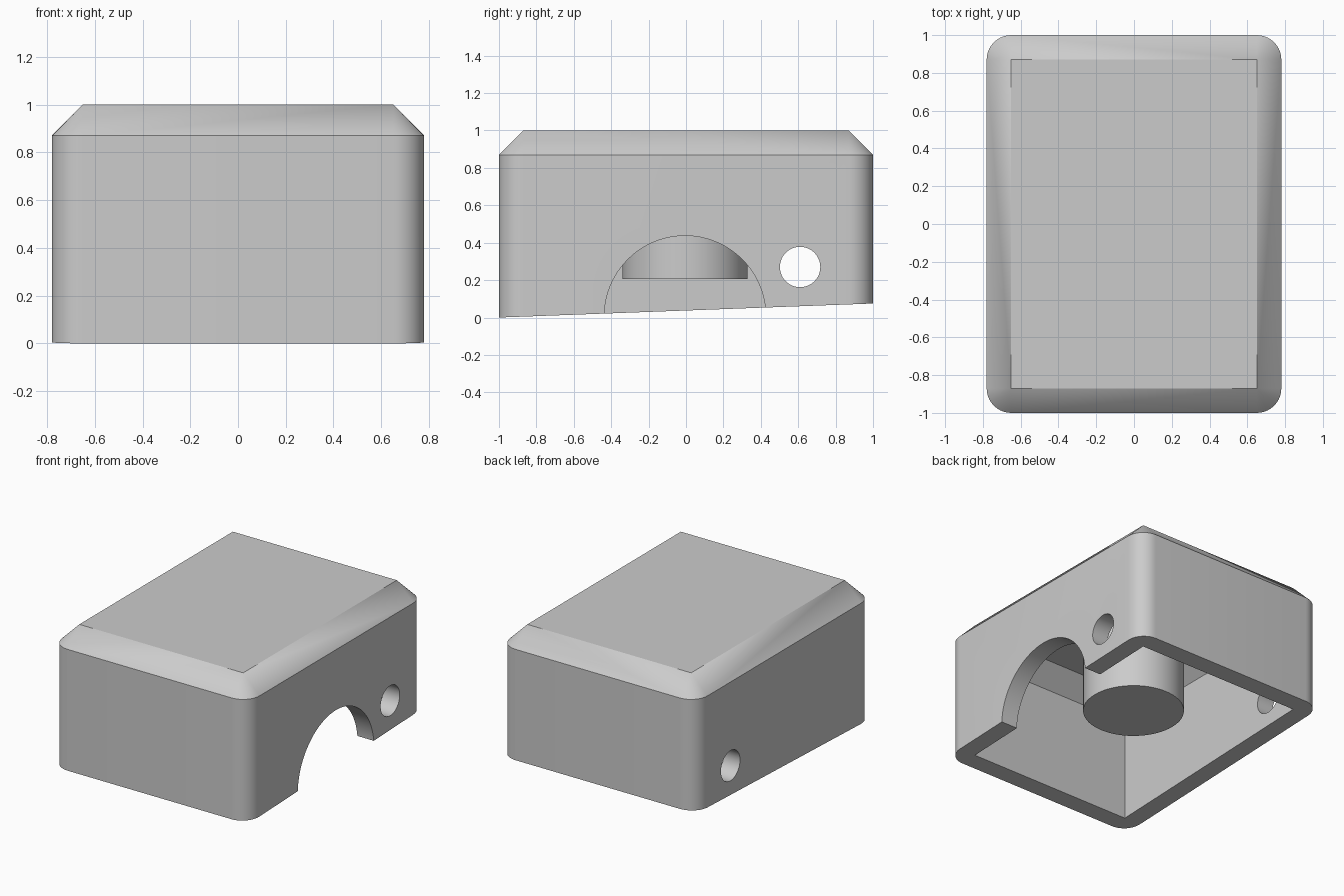
import bpy, bmesh, math
from mathutils import Matrix, Vector

cube = bpy.data.objects.get("Cube")
if cube:
    bpy.data.objects.remove(cube, do_unlink=True)

HX, HY, HEIGHT = 0.78, 1.0, 1.0      # half width, half depth, height
WALL = 0.13                          # wall thickness, chamfer and corner radius
RISE = 0.0375                        # slope of the underside toward the back

grey = bpy.data.materials.new("light grey")
grey.use_nodes = True
grey.diffuse_color = (0.6, 0.6, 0.6, 1)
grey.node_tree.nodes["Principled BSDF"].inputs["Base Color"].default_value = (0.6, 0.6, 0.6, 1)


def make_object(name, bm):
    bmesh.ops.recalc_face_normals(bm, faces=bm.faces)
    mesh = bpy.data.meshes.new(name)
    bm.to_mesh(mesh)
    bm.free()
    mesh.materials.append(grey)
    obj = bpy.data.objects.new(name, mesh)
    bpy.context.collection.objects.link(obj)
    return obj


def hull(name, points):
    bm = bmesh.new()
    for p in points:
        bm.verts.new(p)
    bmesh.ops.convex_hull(bm, input=bm.verts)
    bmesh.ops.dissolve_limit(bm, angle_limit=0.01, verts=bm.verts, edges=bm.edges)
    return make_object(name, bm)


def cylinder(name, centre, radius, length, along_x=False, segments=64):
    bm = bmesh.new()
    turn = Matrix.Rotation(math.pi / 2, 4, "Y") if along_x else Matrix()
    bmesh.ops.create_cone(bm, cap_ends=True, segments=segments, radius1=radius,
                          radius2=radius, depth=length,
                          matrix=Matrix.Translation(centre) @ turn)
    return make_object(name, bm)


def corners(hx, hy, z):
    return [Vector((sx * hx, sy * hy, z)) for sx in (-1, 1) for sy in (-1, 1)]


def rounded_ring(hx, hy, radius, steps=10):
    ring = []
    for c in corners(hx - radius, hy - radius, 0):
        for i in range(steps + 1):
            a = math.pi / 2 * i / steps
            ring.append((c.x + math.copysign(radius * math.cos(a), c.x),
                         c.y + math.copysign(radius * math.sin(a), c.y)))
    return ring


def smooth(obj):
    bpy.ops.object.select_all(action="DESELECT")
    obj.select_set(True)
    bpy.context.view_layer.objects.active = obj
    bpy.ops.object.shade_smooth_by_angle(angle=math.radians(30))


# Outer housing: rounded sides, sloping underside, chamfered top
ring = rounded_ring(HX, HY, WALL)
outer = [(x, y, RISE * (y + HY)) for x, y in ring]
outer += [(x, y, HEIGHT - WALL) for x, y in ring]
outer += corners(HX - WALL, HY - WALL, HEIGHT)
housing = hull("housing", outer)

# Cutters: chamfered cavity, arch in the left wall, hole through both walls
ix, iy = HX - WALL, HY - WALL
cavity = hull("cavity_cutter", corners(ix, iy, -0.5) + corners(ix, iy, HEIGHT - 2 * WALL)
              + corners(ix - WALL, iy - WALL, HEIGHT - WALL))
arch = cylinder("arch_cutter", (0.72, -0.005, 0.005), 0.432, 0.4, True, 96)
hole = cylinder("hole_cutter", (0, 0.61, 0.27), 0.108, 3, True, 48)

bpy.context.view_layer.objects.active = housing
for cutter in (cavity, arch, hole):
    cutter.hide_render = True
    mod = housing.modifiers.new(cutter.name, "BOOLEAN")
    mod.operation = "DIFFERENCE"
    mod.solver = "EXACT"
    mod.object = cutter
    bpy.ops.object.modifier_apply(modifier=mod.name)
    bpy.data.objects.remove(cutter, do_unlink=True)

# Round post hanging from the ceiling
top, bottom = HEIGHT - WALL + 0.02, 0.205
post = cylinder("post", (0, -0.005, (top + bottom) / 2), 0.335, top - bottom)

for part in (housing, post):
    smooth(part)
